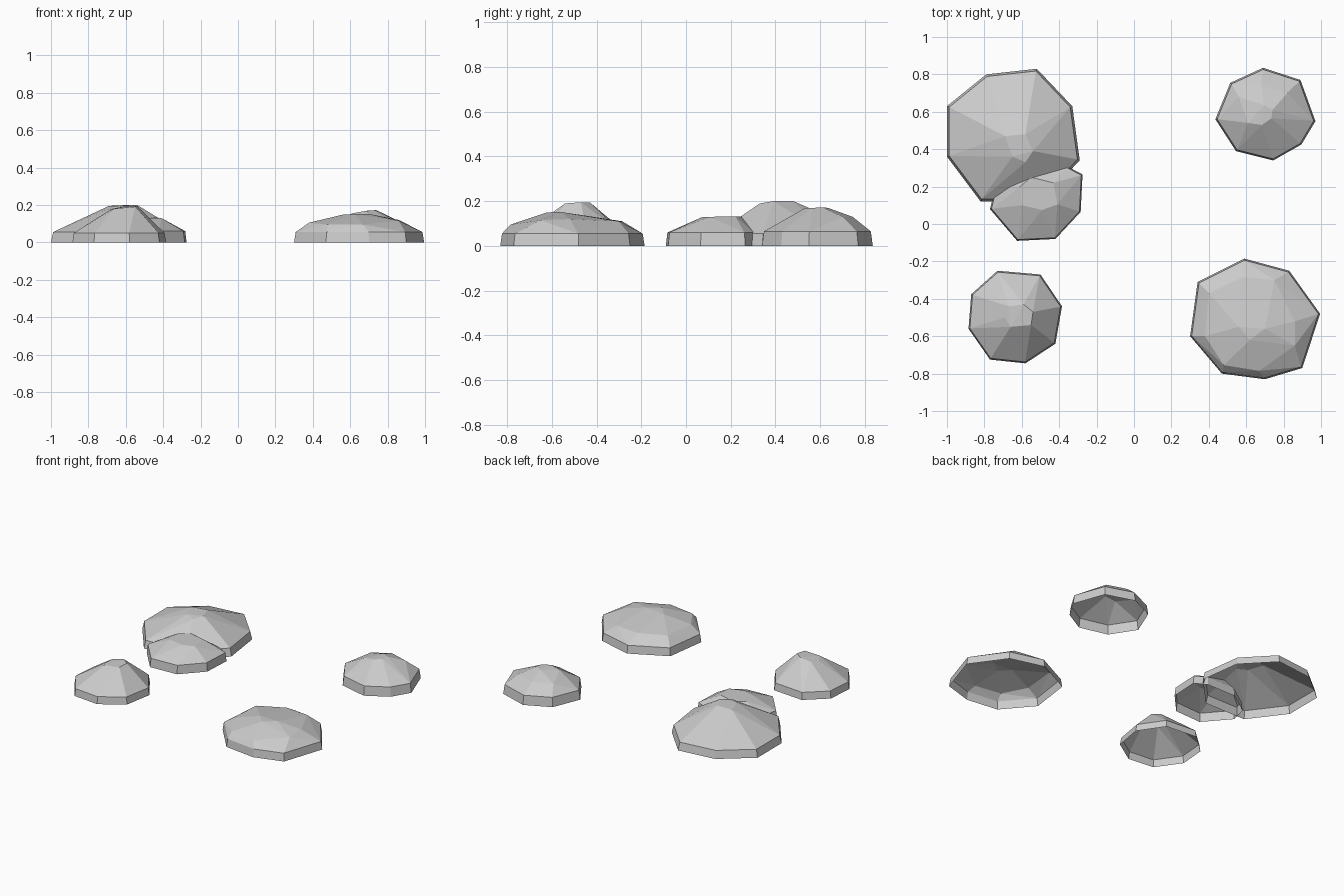
import bpy, bmesh, math


def rock(name, outline, rim_z, rim_scale, crown):
    """Faceted boulder shell, open underneath: ground outline, inset rim, crown points."""
    n = len(outline)
    cx = sum(p[0] for p in outline) / n
    cy = sum(p[1] for p in outline) / n
    bm = bmesh.new()
    for x, y in outline:
        bm.verts.new((x, y, 0))
        bm.verts.new((cx + (x - cx) * rim_scale, cy + (y - cy) * rim_scale, rim_z))
    for p in crown:
        bm.verts.new(p)
    res = bmesh.ops.convex_hull(bm, input=bm.verts[:])
    inner = {v for v in res["geom_interior"] if isinstance(v, bmesh.types.BMVert)}
    bmesh.ops.delete(bm, geom=list(inner), context='VERTS')
    # open the underside
    bottom = [f for f in bm.faces if all(abs(v.co.z) < 1e-5 for v in f.verts)]
    bmesh.ops.delete(bm, geom=bottom, context='FACES')
    # merge nearly flat triangles into broad facets
    bmesh.ops.dissolve_limit(bm, angle_limit=math.radians(4),
                             verts=bm.verts[:], edges=bm.edges[:])
    bmesh.ops.recalc_face_normals(bm, faces=bm.faces[:])
    me = bpy.data.meshes.new(name)
    bm.to_mesh(me)
    bm.free()
    ob = bpy.data.objects.new(name, me)
    bpy.context.collection.objects.link(ob)
    return ob


# large boulder, back left
rock("large_back_rock",
     [(-1, .63), (-.79, .80), (-.52, .83), (-.33, .63),
      (-.29, .34), (-.50, .12), (-.82, .12), (-1, .36)], .055, .965,
     [(-.69, .47, .195), (-.58, .48, .2), (-.54, .39, .2),
      (-.58, .33, .19), (-.65, .36, .195)])

# rock leaning into the large boulder
rock("leaning_rock",
     [(-.36, .31), (-.275, .265), (-.285, .065), (-.42, -.08),
      (-.625, -.09), (-.77, .08), (-.74, .20), (-.58, .31)], .06, .97,
     [(-.55, .25, .13), (-.43, .22, .132), (-.41, .105, .13),
      (-.49, .075, .13), (-.60, .10, .128), (-.61, .20, .13)])

# pointed rock, front left
rock("pointed_rock",
     [(-.73, -.25), (-.50, -.27), (-.385, -.44), (-.42, -.64),
      (-.58, -.745), (-.77, -.725), (-.885, -.56), (-.87, -.375)], .05, .97,
     [(-.69, -.50, .17), (-.66, -.55, .18), (-.55, -.54, .19),
      (-.54, -.47, .195), (-.59, -.43, .195), (-.67, -.44, .18)])

# small domed rock, back right
rock("domed_rock",
     [(.69, .835), (.89, .77), (.97, .55), (.895, .425),
      (.745, .34), (.545, .39), (.435, .56), (.515, .755)], .065, .965,
     [(.695, .635, .17), (.74, .61, .172), (.735, .565, .17), (.685, .53, .168),
      (.61, .54, .155), (.56, .68, .125), (.68, .745, .13), (.82, .70, .13)])

# large flat rock, front right
rock("flat_rock",
     [(.995, -.48), (.83, -.25), (.59, -.185), (.34, -.31),
      (.30, -.60), (.47, -.80), (.70, -.83), (.90, -.77)], .055, .975,
     [(.75, -.30, .11), (.58, -.285, .11), (.40, -.37, .108), (.38, -.60, .105),
      (.48, -.755, .095), (.67, -.785, .095), (.86, -.65, .115), (.86, -.52, .12),
      (.62, -.62, .15), (.56, -.55, .148), (.70, -.56, .152)])
